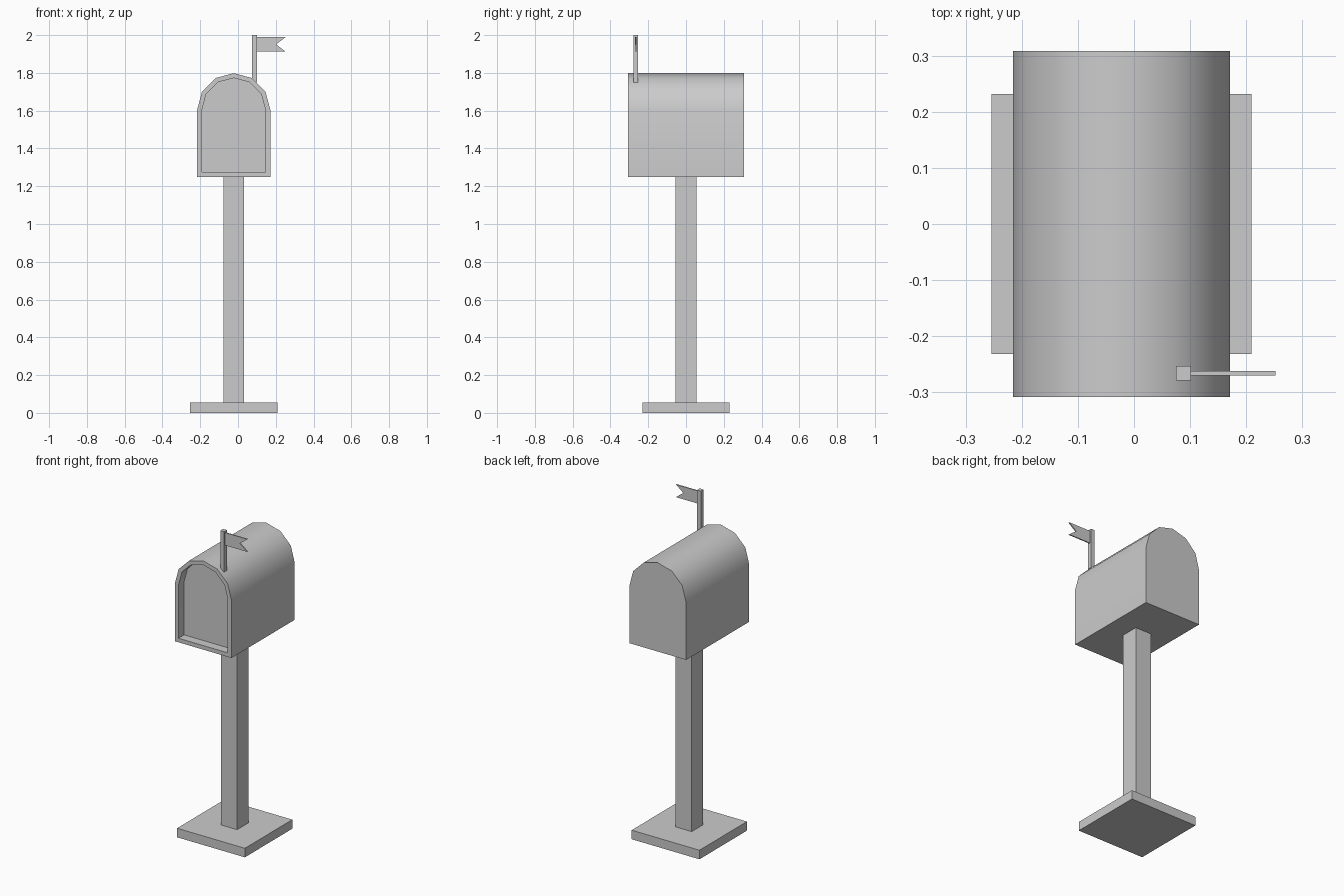
import bpy
import bmesh
from math import radians, pi, cos, sin

if "Cube" in bpy.data.objects:
    bpy.data.objects.remove(bpy.data.objects["Cube"])

CX = -0.0225       # axis of the post and box
SPRING = 1.605     # height where the arch begins
HALF_DEPTH = 0.308

grey = bpy.data.materials.new("plain_grey")
grey.use_nodes = True
grey.diffuse_color = (0.6, 0.6, 0.6, 1)
grey.node_tree.nodes["Principled BSDF"].inputs["Base Color"].default_value = (0.6, 0.6, 0.6, 1)


def finish(name, bm):
    bmesh.ops.recalc_face_normals(bm, faces=bm.faces)
    mesh = bpy.data.meshes.new(name)
    bm.to_mesh(mesh)
    bm.free()
    mesh.materials.append(grey)
    obj = bpy.data.objects.new(name, mesh)
    bpy.context.collection.objects.link(obj)
    return obj


def box(name, x, y, half, z0, z1):
    """Square upright block."""
    bm = bmesh.new()
    bmesh.ops.create_cube(bm, size=1)
    for v in bm.verts:
        v.co = (x + v.co.x * 2 * half, y + v.co.y * 2 * half,
                z0 + (v.co.z + 0.5) * (z1 - z0))
    return finish(name, bm)


def arch(bm, radius, bottom, y):
    """Ring of vertices: flat bottom, straight sides, six-sided round top."""
    pts = [(CX + radius, bottom)]
    pts += [(CX + radius * cos(i * pi / 6), SPRING + radius * sin(i * pi / 6))
            for i in range(7)]
    pts += [(CX - radius, bottom)]
    return [bm.verts.new((x, y, z)) for x, z in pts]


# Base and post
box("base_plate", CX, 0, 0.2315, 0, 0.056)
box("post", CX, 0, 0.055, 0.056, 1.25)

# Arched box with a recessed door in the front
bm = bmesh.new()
rings = [arch(bm, 0.1935, 1.25, HALF_DEPTH),
         arch(bm, 0.1935, 1.25, -HALF_DEPTH),
         arch(bm, 0.168, 1.275, -HALF_DEPTH),
         arch(bm, 0.168, 1.275, -HALF_DEPTH + 0.055)]
for a, b in zip(rings, rings[1:]):
    for i in range(len(a)):
        j = (i + 1) % len(a)
        bm.faces.new((a[i], a[j], b[j], b[i]))
bm.faces.new(rings[0])
bm.faces.new(rings[-1])
body = finish("arched_box", bm)
bpy.ops.object.select_all(action="DESELECT")
body.select_set(True)
bpy.context.view_layer.objects.active = body
bpy.ops.object.shade_smooth_by_angle(angle=radians(40))

# Flag pole and swallow-tailed flag
FLAG_Y = -0.266
box("flag_pole", 0.088, FLAG_Y, 0.0132, 1.75, 2.0)
bm = bmesh.new()
outline = [(0.1, 1.912), (0.2525, 1.912), (0.202, 1.951), (0.2525, 1.99), (0.1, 1.99)]
face = bm.faces.new([bm.verts.new((x, FLAG_Y - 0.0036, z)) for x, z in outline])
extruded = bmesh.ops.extrude_face_region(bm, geom=[face], use_keep_orig=True)["geom"]
bmesh.ops.translate(bm, vec=(0, 0.0072, 0),
                    verts=[g for g in extruded if isinstance(g, bmesh.types.BMVert)])
finish("flag", bm)
